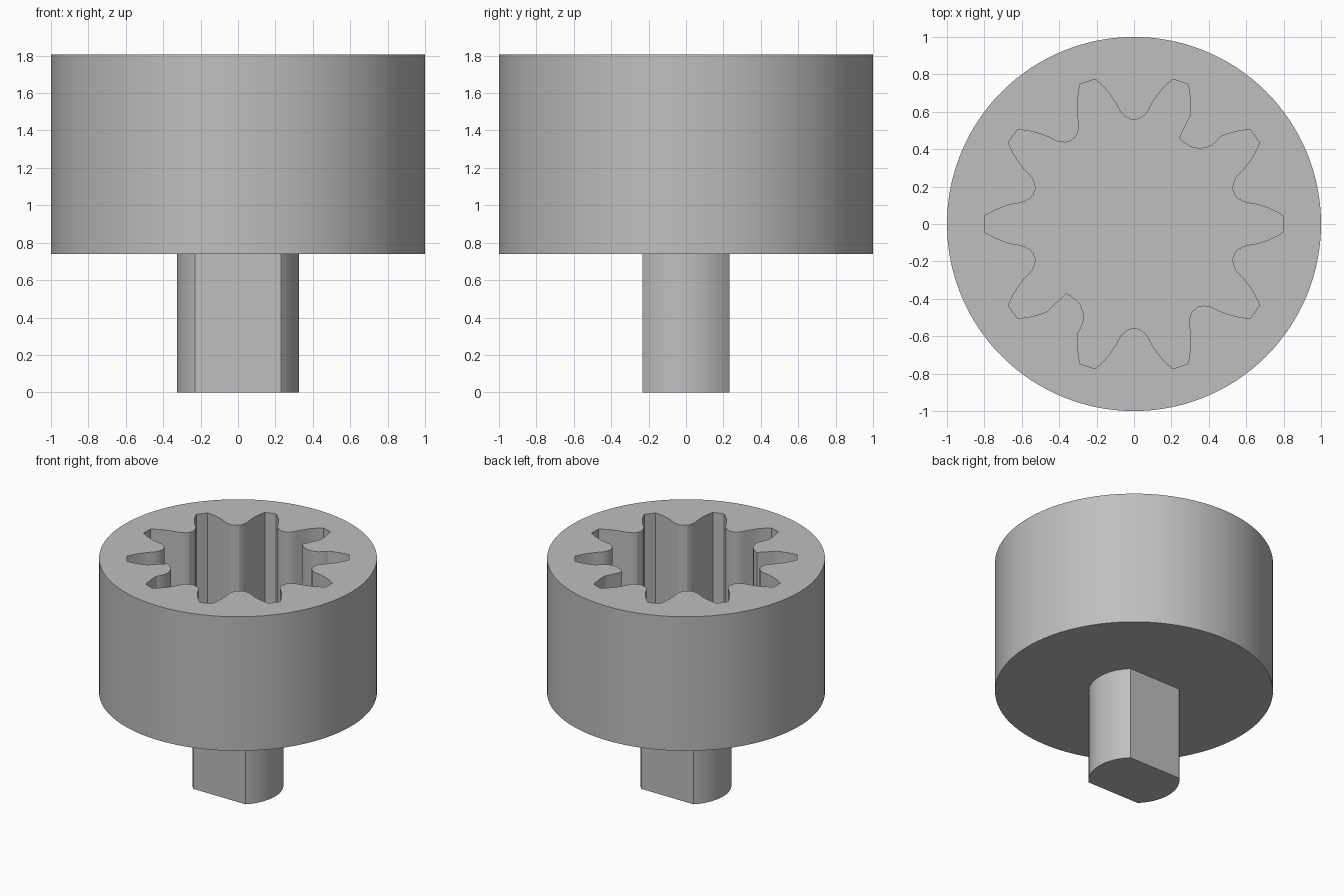
import bpy, bmesh, math
from math import cos, sin, radians

if "Cube" in bpy.data.objects:
    bpy.data.objects.remove(bpy.data.objects["Cube"], do_unlink=True)

# Single plain grey
grey = bpy.data.materials.new("grey")
grey.use_nodes = True
tone = (0.52, 0.52, 0.52, 1)
grey.diffuse_color = tone
grey.node_tree.nodes["Principled BSDF"].inputs["Base Color"].default_value = tone


def prism(name, outline, z0, z1):
    """Extrude a closed counter-clockwise outline from z0 to z1."""
    bm = bmesh.new()
    base = bm.faces.new([bm.verts.new((x, y, z0)) for x, y in outline])
    new = bmesh.ops.extrude_face_region(bm, geom=[base])["geom"]
    top = [v for v in new if isinstance(v, bmesh.types.BMVert)]
    bmesh.ops.translate(bm, verts=top, vec=(0, 0, z1 - z0))
    bmesh.ops.recalc_face_normals(bm, faces=bm.faces)
    mesh = bpy.data.meshes.new(name)
    bm.to_mesh(mesh)
    bm.free()
    mesh.materials.append(grey)
    obj = bpy.data.objects.new(name, mesh)
    bpy.context.collection.objects.link(obj)
    return obj


def smooth(obj):
    bpy.ops.object.select_all(action="DESELECT")
    obj.select_set(True)
    bpy.context.view_layer.objects.active = obj
    bpy.ops.object.shade_smooth_by_angle(angle=radians(25))


def turn(points, degrees):
    c, s = cos(radians(degrees)), sin(radians(degrees))
    return [(x * c - y * s, x * s + y * c) for x, y in points]


def circle(radius, count):
    return [(radius * cos(math.tau * i / count), radius * sin(math.tau * i / count))
            for i in range(count)]


# Spline socket outline: ten slots with rounded ribs between them
TEETH = 10
PITCH = 360 / TEETH
flank = [(.8, .042), (.77, .06), (.74, .075), (.71, .088), (.68, .098), (.65, .106)]
root = [(.62, .111), (.585, .119), (.555, .136), (.536, .158)]
mirrored_flank = [(x, -y) for x, y in reversed(flank)]
half_rib = turn(root, -PITCH / 2)
round_rib = half_rib + [(.56, 0)] + [(x, -y) for x, y in reversed(half_rib)]
# Two ribs have one sharp corner
sharp_rib = [(.635, -.1), (.587, -.09), (.557, -.073), (.535, -.05),
             (.516, -.018), (.51, .014), (.509, .05), (.513, .076), (.625, .096)]
sharp_mirror = [(x, -y) for x, y in reversed(sharp_rib)]
special = {1: sharp_rib, 6: sharp_mirror}

outline = []
for i in range(TEETH):
    outline += turn(mirrored_flank + flank, i * PITCH)
    outline += turn(special.get(i, round_rib), (i + 0.5) * PITCH)

# Round body with the socket cut from the top
BODY_Z, TOP_Z, FLOOR_Z = 0.74, 1.805, 1.0
body = prism("socket_body", circle(1, 128), BODY_Z, TOP_Z)
cutter = prism("socket_cutter", outline, FLOOR_Z, TOP_Z + 0.2)
cutter.hide_render = True
cut = body.modifiers.new("socket", "BOOLEAN")
cut.operation = "DIFFERENCE"
cut.solver = "EXACT"
cut.object = cutter
bpy.context.view_layer.objects.active = body
bpy.ops.object.modifier_apply(modifier=cut.name)
bpy.data.objects.remove(cutter, do_unlink=True)
smooth(body)

# Drive shaft: round with two flats, front and back
SHAFT_R, FLAT_Y = 0.327, 0.233
edge = math.asin(FLAT_Y / SHAFT_R)
STEPS = 24
arc = [(SHAFT_R * cos(a), SHAFT_R * sin(a))
       for a in (edge * (2 * i / STEPS - 1) for i in range(STEPS + 1))]
shaft = prism("drive_shaft", arc + turn(arc, 180), 0, BODY_Z)
smooth(shaft)
